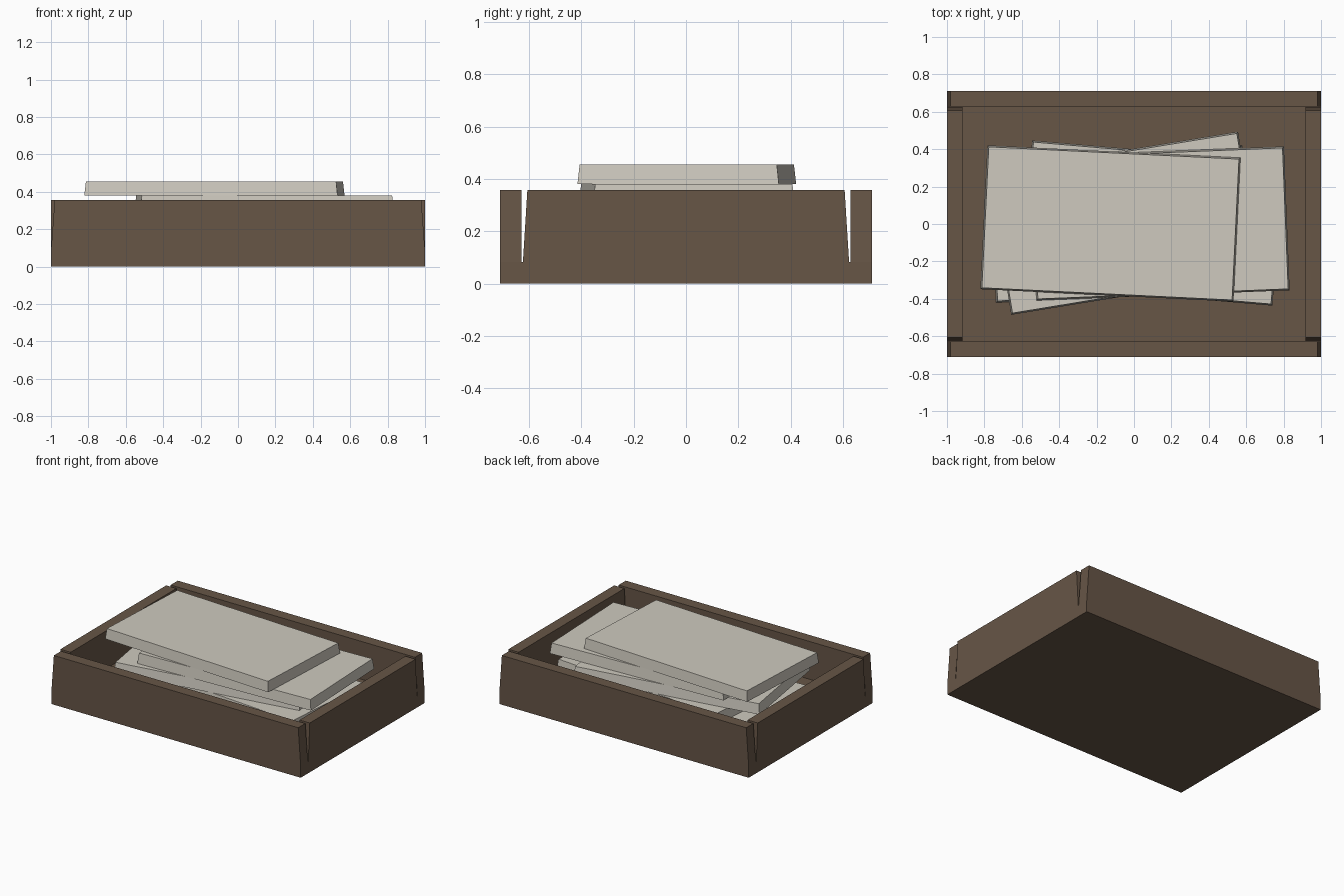
import bpy, bmesh
from math import radians

if "Cube" in bpy.data.objects:
    bpy.data.objects.remove(bpy.data.objects["Cube"])


def material(name, colour):
    m = bpy.data.materials.new(name)
    m.diffuse_color = (*colour, 1)
    m.use_nodes = True
    m.node_tree.nodes["Principled BSDF"].inputs["Base Color"].default_value = m.diffuse_color
    return m


brown = material("brown_board", (0.135, 0.092, 0.062))
cream = material("cream_paper", (0.62, 0.59, 0.52))


def slab(name, size, loc, mat, inset=(0, 0), turn=0):
    """Box standing on loc, with its top face pulled in by inset on each side."""
    w, d, h = size
    bm = bmesh.new()
    bmesh.ops.create_cube(bm, size=1)
    for v in bm.verts:
        sx, sy, sz = (1 if c > 0 else -1 for c in v.co)
        ix, iy = inset if sz > 0 else (0, 0)
        v.co = (sx * (w / 2 - ix), sy * (d / 2 - iy), h if sz > 0 else 0)
    me = bpy.data.meshes.new(name)
    bm.to_mesh(me)
    bm.free()
    me.materials.append(mat)
    ob = bpy.data.objects.new(name, me)
    ob.location = loc
    ob.rotation_euler.z = radians(turn)
    bpy.context.collection.objects.link(ob)
    return ob


BASE, WALL = 0.083, 0.274

# Tray floor
slab("tray_base", (2, 1.42, BASE), (0, 0, 0), brown)

# Tray walls, with slightly sloped ends that leave a gap at each corner
for side, s in (("front", -1), ("back", 1)):
    slab(side + "_wall", (2, 0.082, WALL), (0, s * 0.669, BASE), brown, (0.02, 0))
for side, s in (("left", -1), ("right", 1)):
    slab(side + "_wall", (0.082, 1.246, WALL), (s * 0.959, 0, BASE), brown, (0, 0.017))

# Untidy stack of tablets, bottom to top: x, y, turn
stack = [(-0.08, 0.0, 3.0), (0.0975, 0.005, -4.9), (-0.05, 0.004, 9.3),
         (0.14, 0.003, 2.3), (-0.126, 0.003, -2.8)]
THICK = 0.0746
for i, (x, y, turn) in enumerate(stack):
    slab(f"tablet_{i + 1}", (1.355, 0.77, THICK), (x, y, BASE + i * THICK),
         cream, (0.008, 0.008), turn)
